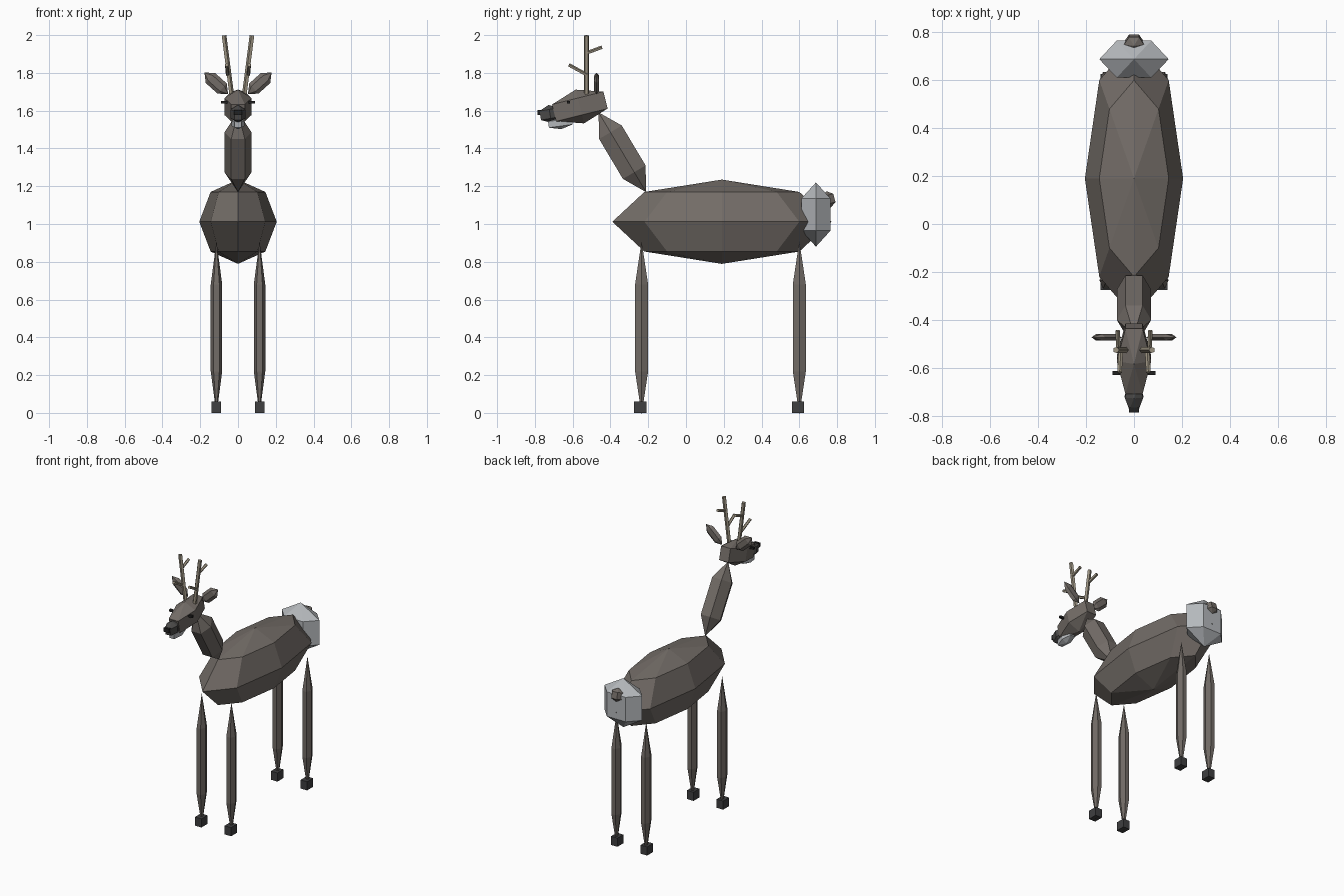
import bpy, bmesh
from math import atan2, radians
from mathutils import Matrix, Vector

if "Cube" in bpy.data.objects:
    bpy.data.objects.remove(bpy.data.objects["Cube"])


def material(name, rgb):
    m = bpy.data.materials.new(name)
    m.diffuse_color = (*rgb, 1)
    m.use_nodes = True
    m.node_tree.nodes["Principled BSDF"].inputs["Base Color"].default_value = m.diffuse_color
    return m


COAT = material("coat", (0.17, 0.15, 0.135))
PALE = material("pale_fur", (0.46, 0.48, 0.50))
DARK = material("dark_muzzle", (0.07, 0.068, 0.066))
HOOF = material("hoof_dark", (0.05, 0.05, 0.052))
BLACK = material("black", (0.015, 0.015, 0.015))
HORN = material("antler_tan", (0.33, 0.29, 0.22))


def finish(name, bm, mat):
    bmesh.ops.recalc_face_normals(bm, faces=bm.faces)
    me = bpy.data.meshes.new(name)
    bm.to_mesh(me)
    bm.free()
    me.materials.append(mat)
    ob = bpy.data.objects.new(name, me)
    bpy.context.collection.objects.link(ob)
    return ob


def blob(name, loc, radii, mat, rot=(0, 0, 0), segs=6, rings=3):
    """Faceted ellipsoid with a vertex column on the x axis."""
    bm = bmesh.new()
    bmesh.ops.create_uvsphere(bm, u_segments=segs, v_segments=rings, radius=1)
    v = next(v for v in bm.verts if v.co.xy.length > 0.1)
    bmesh.ops.rotate(bm, verts=bm.verts, matrix=Matrix.Rotation(-atan2(v.co.y, v.co.x), 3, 'Z'))
    bmesh.ops.scale(bm, verts=bm.verts, vec=radii)
    ob = finish(name, bm, mat)
    ob.location = loc
    ob.rotation_euler = rot
    return ob


def box(name, loc, size, mat):
    bm = bmesh.new()
    bmesh.ops.create_cube(bm, size=1)
    bmesh.ops.scale(bm, verts=bm.verts, vec=size)
    ob = finish(name, bm, mat)
    ob.location = loc
    return ob


def rod(name, a, b, r, mat, r2=None):
    a, b = Vector(a), Vector(b)
    bm = bmesh.new()
    bmesh.ops.create_cone(bm, cap_ends=True, segments=5, radius1=r, radius2=r2 or r,
                          depth=(b - a).length)
    ob = finish(name, bm, mat)
    ob.location = (a + b) / 2
    ob.rotation_euler = (b - a).to_track_quat('Z', 'Y').to_euler()
    return ob


# Torso, rump patch and tail
blob("body", (0, 0.19, 1.012), (0.205, 0.58, 0.223), COAT, segs=8, rings=4)
blob("rump_patch", (0, 0.688, 1.05), (0.167, 0.103, 0.17), PALE)
blob("tail", (0, 0.755, 1.13), (0.048, 0.042, 0.045), COAT, rot=(radians(15), 0, 0))

# Neck and head
blob("neck", (0, -0.337, 1.38), (0.083, 0.093, 0.246), COAT, rot=(radians(30.8), 0, 0))
blob("head", (0, -0.562, 1.622), (0.083, 0.187, 0.092), COAT, rot=(radians(14), 0, 0))
blob("muzzle", (0, -0.72, 1.583), (0.045, 0.07, 0.048), DARK, rot=(radians(10), 0, 0))
blob("chin", (0, -0.665, 1.535), (0.04, 0.085, 0.033), PALE, rot=(radians(8), 0, 0))
box("nose", (0, -0.777, 1.59), (0.04, 0.02, 0.028), BLACK)

for s, side in ((-1, "left"), (1, "right")):
    # Eyes and ears
    box(f"{side}_eye", (s * 0.07, -0.622, 1.645), (0.038, 0.016, 0.014), BLACK)
    blob(f"{side}_ear", (s * 0.115, -0.473, 1.745), (0.042, 0.018, 0.084), COAT,
         rot=(0, s * radians(48), 0))
    # Antlers with a front and a rear tine
    rod(f"{side}_antler", (s * 0.034, -0.526, 1.68), (s * 0.075, -0.526, 1.998), 0.0135, HORN)
    rod(f"{side}_front_tine", (s * 0.055, -0.526, 1.79), (s * 0.06, -0.62, 1.842), 0.01, HORN)
    rod(f"{side}_rear_tine", (s * 0.065, -0.526, 1.905), (s * 0.068, -0.445, 1.935), 0.01, HORN)
    # Legs and hooves
    for y, end in ((-0.235, "front"), (0.6, "rear")):
        blob(f"{end}_{side}_leg", (s * 0.114, y, 0.45), (0.035, 0.046, 0.46), COAT)
        box(f"{end}_{side}_hoof", (s * 0.114, y - 0.007, 0.03), (0.05, 0.065, 0.06), HOOF)
